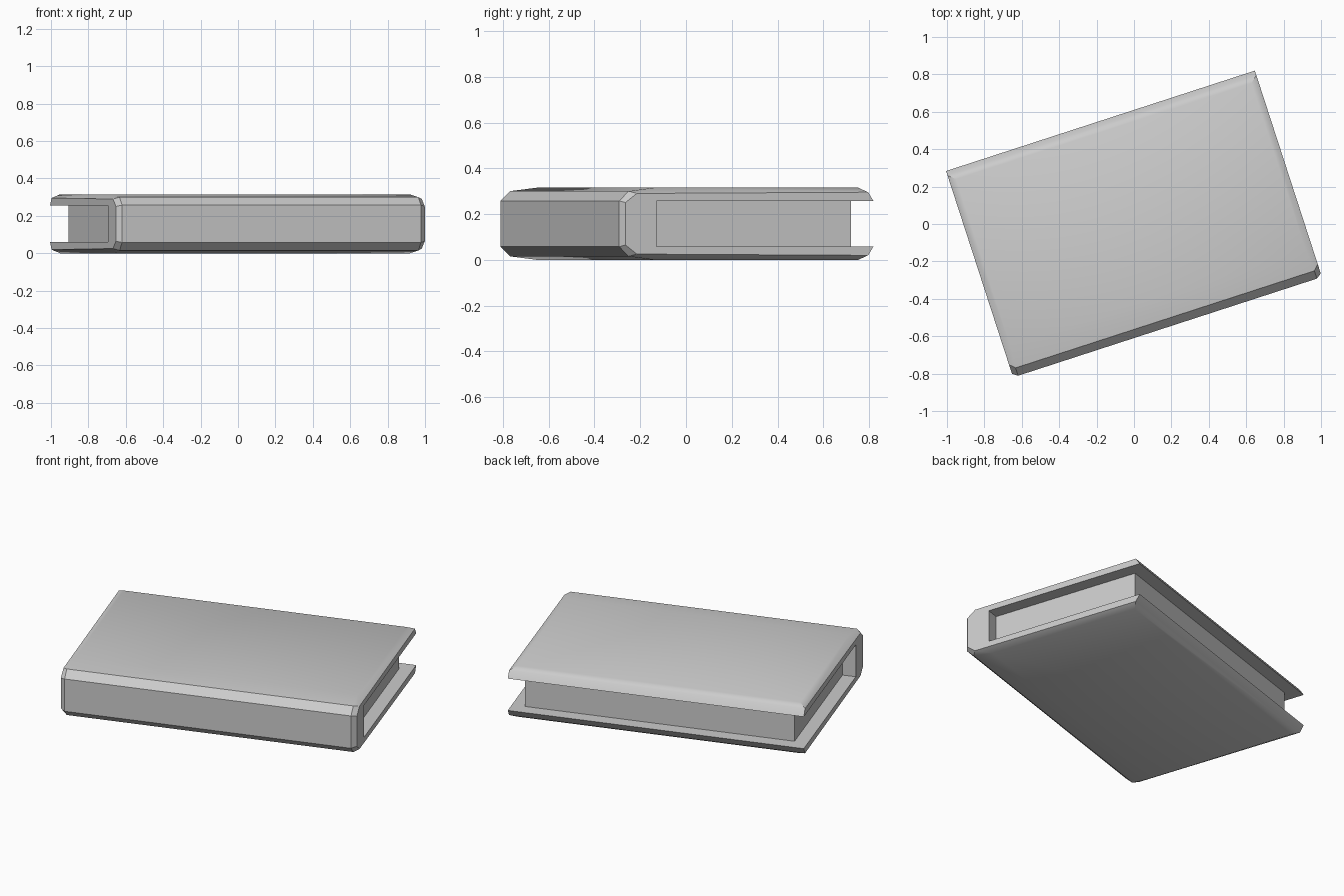
import bpy, bmesh
from math import radians
from mathutils import Matrix

cube = bpy.data.objects.get("Cube")
if cube:
    bpy.data.objects.remove(cube)

MID = 0.1575  # half of the book's thickness
TURN = Matrix.Translation((0, 0, MID)) @ Matrix.Rotation(radians(18), 4, 'Z')

grey = bpy.data.materials.new("plain_grey")
grey.use_nodes = True
grey.diffuse_color = (0.6, 0.6, 0.6, 1)
grey.node_tree.nodes["Principled BSDF"].inputs["Base Color"].default_value = (0.6, 0.6, 0.6, 1)


def finish(bm, name):
    bmesh.ops.recalc_face_normals(bm, faces=bm.faces)
    bm.transform(TURN)
    mesh = bpy.data.meshes.new(name)
    bm.to_mesh(mesh)
    bm.free()
    mesh.materials.append(grey)
    obj = bpy.data.objects.new(name, mesh)
    bpy.context.collection.objects.link(obj)
    return obj


# Cover quarter: half length, depth and height of each corner
CORNERS = {
    "hinge": (0.868, -0.418, 0.0985),
    "tip": (0.868, 0.58, 0.0985),
    "fore": (0.868, 0.555, 0.138),
    "top_fore": (0.83, 0.522, MID),
    "top_spine": (0.83, -0.417, MID),
    "shoulder": (0.84, -0.536, 0.1425),
    "spine": (0.84, -0.58, 0.1),
    "end_top": (0.868, -0.508, 0.1325),
    "end_spine": (0.868, -0.56, 0.093),
}
bm = bmesh.new()
verts = {(n, sx, sz): bm.verts.new((sx * x, y, sz * z))
         for n, (x, y, z) in CORNERS.items()
         for sx in (-1, 1) for sz in (-1, 1)}

# Long faces of both boards, from the hinge around to the spine
path = ["hinge", "tip", "fore", "top_fore", "top_spine", "shoulder", "spine"]
for sz in (-1, 1):
    for a, b in zip(path, path[1:]):
        bm.faces.new([verts[a, -1, sz], verts[a, 1, sz], verts[b, 1, sz], verts[b, -1, sz]])

# Outer and inner faces of the spine
for n in ("spine", "hinge"):
    bm.faces.new([verts[n, sx, sz] for sx, sz in ((-1, -1), (1, -1), (1, 1), (-1, 1))])

# Bevelled ends
ends = [("hinge", "tip", "fore", "end_top"),
        ("hinge", "end_top", "end_spine"),
        ("fore", "top_fore", "top_spine", "end_top"),
        ("top_spine", "shoulder", "end_top"),
        ("shoulder", "spine", "end_spine", "end_top")]
for sx in (-1, 1):
    for sz in (-1, 1):
        for names in ends:
            bm.faces.new([verts[n, sx, sz] for n in names])
    for a, b in (("hinge", "end_spine"), ("end_spine", "spine")):
        bm.faces.new([verts[a, sx, -1], verts[b, sx, -1], verts[b, sx, 1], verts[a, sx, 1]])

cover = finish(bm, "book_cover")
bpy.ops.object.select_all(action='DESELECT')
cover.select_set(True)
bpy.context.view_layer.objects.active = cover
bpy.ops.object.shade_smooth_by_angle(angle=radians(32))

# Page block, recessed between the boards
bm = bmesh.new()
bmesh.ops.create_cube(bm, size=1, matrix=Matrix.Translation((0, 0.041, 0))
                      @ Matrix.Diagonal((1.58, 0.92, 0.198, 1)))
finish(bm, "page_block")
